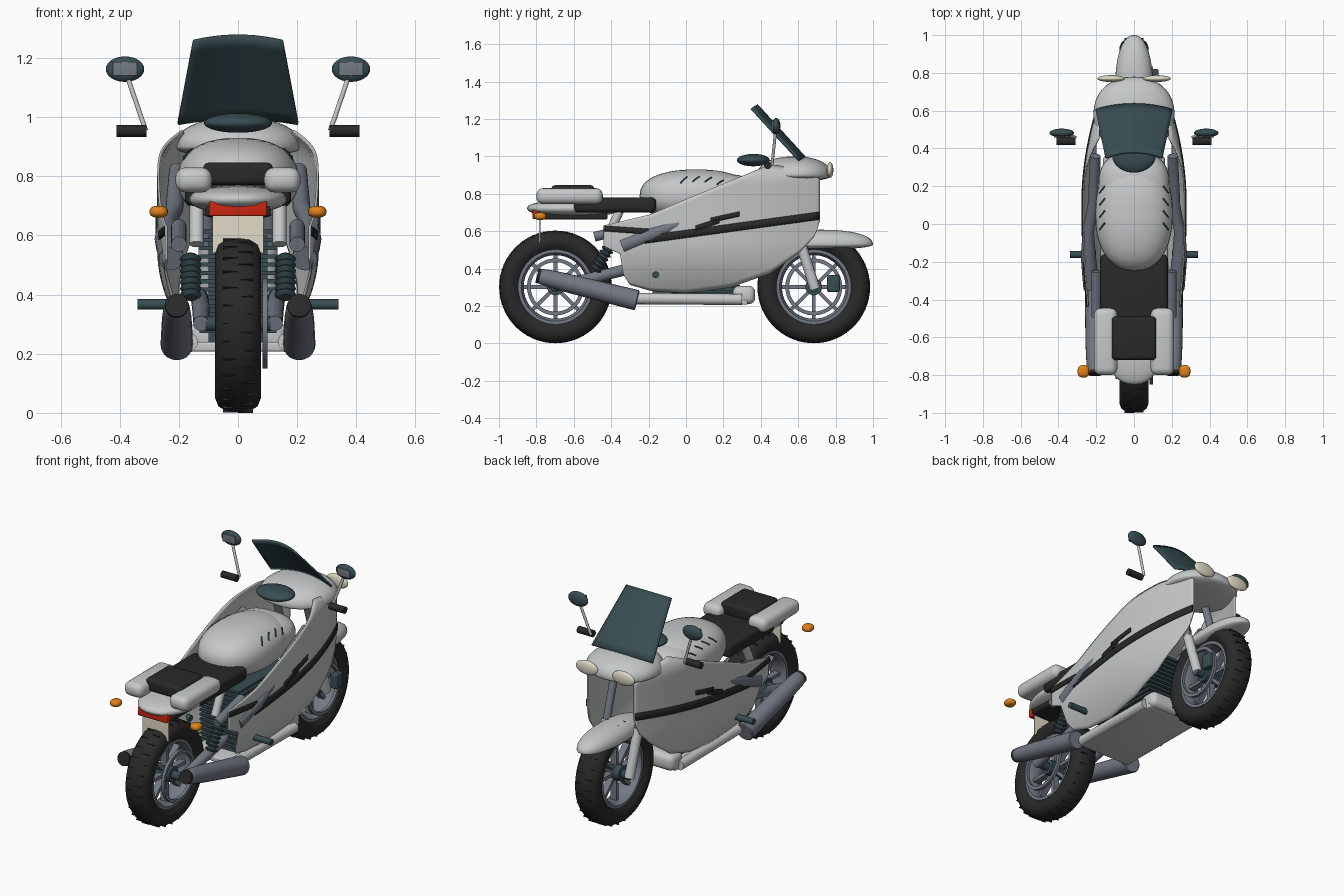
import bpy, bmesh, math
from mathutils import Vector, Matrix

if "Cube" in bpy.data.objects:
    bpy.data.objects.remove(bpy.data.objects["Cube"])


def material(name, r, g, b):
    m = bpy.data.materials.new(name)
    m.diffuse_color = (r, g, b, 1)
    m.use_nodes = True
    m.node_tree.nodes["Principled BSDF"].inputs["Base Color"].default_value = m.diffuse_color
    return m


BODY = material("light grey paint", 0.56, 0.58, 0.58)
METAL = material("blue grey metal", 0.17, 0.19, 0.23)
TEAL = material("dark teal", 0.04, 0.075, 0.085)
BLACK = material("black rubber", 0.022, 0.022, 0.022)
ORANGE = material("orange lens", 0.75, 0.22, 0.01)
RED = material("red lens", 0.6, 0.02, 0.005)
CREAM = material("cream", 0.75, 0.71, 0.57)


def finish(name, bm, mat, mirror=False, thick=0, angle=40):
    bmesh.ops.recalc_face_normals(bm, faces=bm.faces)
    me = bpy.data.meshes.new(name)
    bm.to_mesh(me)
    bm.free()
    me.materials.append(mat)
    ob = bpy.data.objects.new(name, me)
    bpy.context.collection.objects.link(ob)
    bpy.ops.object.select_all(action='DESELECT')
    ob.select_set(True)
    bpy.context.view_layer.objects.active = ob
    bpy.ops.object.shade_smooth_by_angle(angle=math.radians(angle))
    if thick:
        s = ob.modifiers.new("Thickness", 'SOLIDIFY')
        s.thickness, s.offset = thick, 0
    if mirror:
        ob.modifiers.new("Mirror", 'MIRROR')
    return ob


def skin(bm, rings, closed_path=False):
    rows = [[bm.verts.new(p) for p in r] for r in rings]
    pairs = list(zip(rows, rows[1:])) + ([(rows[-1], rows[0])] if closed_path else [])
    n = len(rows[0])
    for a, b in pairs:
        for i in range(n):
            bm.faces.new((a[i], a[(i + 1) % n], b[(i + 1) % n], b[i]))
    if not closed_path:
        bm.faces.new(rows[0])
        bm.faces.new(rows[-1])


def tube(name, pts, radii, mat, mirror=False, sides=20):
    pts = [Vector(p) for p in pts]
    if not isinstance(radii, (list, tuple)):
        radii = [radii] * len(pts)
    rings = []
    for i, p in enumerate(pts):
        t = pts[min(i + 1, len(pts) - 1)] - pts[max(i - 1, 0)]
        q = t.to_track_quat('Z', 'Y')
        rings.append([p + q @ Vector((radii[i] * math.cos(k * math.tau / sides),
                      radii[i] * math.sin(k * math.tau / sides), 0)) for k in range(sides)])
    bm = bmesh.new()
    skin(bm, rings)
    return finish(name, bm, mat, mirror)


def along(a, b, ts):
    return [Vector(a).lerp(Vector(b), t) for t in ts]


def ellipsoid(name, loc, r, mat, mirror=False, p=1.0, below=1.0):
    # p < 1 gives a boxier shape, below squashes the lower half
    bm = bmesh.new()
    bmesh.ops.create_uvsphere(bm, u_segments=36, v_segments=20, radius=1)
    for v in bm.verts:
        c = [math.copysign(abs(a) ** p, a) for a in v.co]
        k = sum(abs(a) ** (2 / p) for a in c) ** (-p / 2)
        c[2] *= below if c[2] < 0 else 1
        v.co = [loc[i] + r[i] * c[i] * k for i in range(3)]
    return finish(name, bm, mat, mirror, angle=60)


def box(name, lo, hi, mat, bevel=0.0, mirror=False):
    bm = bmesh.new()
    bmesh.ops.create_cube(bm, size=1)
    for v in bm.verts:
        v.co = [lo[i] + (v.co[i] + 0.5) * (hi[i] - lo[i]) for i in range(3)]
    if bevel:
        bmesh.ops.bevel(bm, geom=bm.edges[:], offset=bevel, segments=4, profile=0.5, affect='EDGES')
    return finish(name, bm, mat, mirror)


def grid(name, f, nu, nv, mat, thick, mirror=False):
    bm = bmesh.new()
    g = [[bm.verts.new(f(i / nu, j / nv)) for j in range(nv + 1)] for i in range(nu + 1)]
    for i in range(nu):
        for j in range(nv):
            bm.faces.new((g[i][j], g[i + 1][j], g[i + 1][j + 1], g[i][j + 1]))
    return finish(name, bm, mat, mirror, thick)


def lathe(name, profile, c, mat, n=64):
    bm = bmesh.new()
    skin(bm, [[(c[0] + x, c[1] + r * math.cos(k * math.tau / n), c[2] + r * math.sin(k * math.tau / n))
               for x, r in profile] for k in range(n)], closed_path=True)
    return finish(name, bm, mat)


def interp(pts, t):
    for (a, p), (b, q) in zip(pts, pts[1:]):
        if t <= b:
            return p + (q - p) * max(0, (t - a) / (b - a))
    return pts[-1][1]


# Wheels: tyre with tread, rim, spokes, hub and brake disc
half = [(0.05, 0.195), (0.072, 0.22), (0.078, 0.25), (0.066, 0.28), (0.04, 0.296)]
tyre = half + [(0, 0.301)] + [(-x, r) for x, r in half[::-1]]
rim = [(-0.055, 0.2), (-0.055, 0.183), (-0.03, 0.17), (0.03, 0.17), (0.055, 0.183), (0.055, 0.2)]
disc = [(0.082, 0.132), (0.082, 0.152), (0.1, 0.152), (0.1, 0.132)]
for side, y in (("rear", -0.698), ("front", 0.683)):
    c = Vector((0, y, 0.302))
    lathe(side + "_tyre", tyre, c, BLACK)
    lathe(side + "_rim", rim, c, METAL)
    lathe(side + "_brake_disc", disc, c, METAL)
    tube(side + "_hub", [c + Vector((x, 0, 0)) for x in (-0.11, -0.06, -0.059, 0.059, 0.06, 0.11)],
         [0.025, 0.025, 0.045, 0.045, 0.025, 0.025], TEAL)
    for kind, n, mat in (("_spokes", 8, METAL), ("_tread", 60, BLACK)):
        bm = bmesh.new()
        for k in range(n):
            rot = Matrix.Translation(c) @ Matrix.Rotation(k * math.tau / n, 4, 'X')
            if kind == "_spokes":
                m = rot @ Matrix.Translation((0, 0, 0.105)) @ Matrix.Diagonal((0.04, 0.02, 0.14, 1))
            else:
                m = rot @ Matrix.Translation((0.025 * (-1) ** k, 0, 0.296)) @ Matrix.Diagonal((0.05, 0.004, 0.012, 1))
            bmesh.ops.create_cube(bm, size=1, matrix=m)
        finish(side + kind, bm, mat)

# Front fork, caliper and fender
tube("fork_lower", [(0.105, 0.69, 0.29), (0.105, 0.605, 0.56)], 0.028, BODY, True)
tube("fork_upper", [(0.105, 0.605, 0.56), (0.105, 0.5, 0.9)], 0.022, METAL, True)
box("brake_caliper", (0.085, 0.755, 0.275), (0.13, 0.82, 0.365), TEAL, 0.01)
ellipsoid("front_fender", (0, 0.722, 0.53), (0.1, 0.278, 0.078), BODY, p=0.9, below=0.35)

# Side fairing: a curved surface x(y, z) shared by the panel and its stripes
bottom = [(-0.44, 0.52), (-0.345, 0.475), (-0.335, 0.37), (-0.3, 0.315), (-0.19, 0.283), (0, 0.27),
          (0.235, 0.3), (0.45, 0.375), (0.61, 0.49), (0.69, 0.575), (0.716, 0.66)]
top = [(-0.44, 0.63), (-0.19, 0.69), (0.02, 0.78), (0.3, 0.895), (0.45, 0.955), (0.55, 0.94), (0.716, 0.88)]


def surface(y, z, out=0.0):
    w = 0.269 - (0.3 if y > 0.1 else 0.09) * (y - 0.1) ** 2
    w *= 1 - 0.35 * max(0, (0.55 - z) / 0.28) ** 2 - 0.2 * max(0, (z - 0.87) / 0.085) ** 2
    return (w + out, y, z)


def panel(u, v):
    y = -0.44 + 1.156 * u
    lo, hi = interp(bottom, y), interp(top, y)
    return surface(y, lo + (hi - lo) * v)


def stripe(name, y0, z0, y1, z1, h):
    grid(name, lambda u, v: surface(y0 + (y1 - y0) * u, z0 + (z1 - z0) * u + h * (v - 0.5), 0.007),
         24, 2, BLACK, 0.006, True)


grid("side_fairing", panel, 66, 22, BODY, 0.008, True)
stripe("long_stripe", -0.22, 0.555, 0.714, 0.683, 0.042)
stripe("rear_stripe", -0.44, 0.615, -0.2, 0.598, 0.03)
stripe("vent_mark_rear", 0.05, 0.615, 0.18, 0.658, 0.028)
stripe("vent_mark_front", 0.13, 0.658, 0.285, 0.692, 0.026)

# Nose cowl, headlights, windscreen and instruments
ellipsoid("nose_cowl", (0, 0.58, 0.9), (0.215, 0.2, 0.1), BODY, p=0.92, below=0.35)
ellipsoid("headlight", (0.122, 0.77, 0.927), (0.073, 0.018, 0.042), CREAM, True)


def screen(u, v):
    s = 2 * u - 1
    return ((0.203 - 0.053 * v) * s, 0.635 - 0.256 * v - 0.03 * s * s, 0.995 + 0.28 * v - 0.018 * s * s)


grid("windscreen", screen, 16, 8, TEAL, 0.012)
ellipsoid("instrument_pod", (0, 0.36, 0.98), (0.115, 0.088, 0.033), TEAL)

# Grips and mirrors
tube("handle_grip", [(0.31, 0.437, 0.953), (0.41, 0.437, 0.953)], 0.02, BLACK, True)
tube("mirror_stem", [(0.312, 0.46, 0.955), (0.37, 0.478, 1.125)], 0.008, BODY, True)
ellipsoid("mirror_shell", (0.382, 0.482, 1.162), (0.065, 0.023, 0.043), TEAL, True)
box("mirror_glass", (0.34, 0.457, 1.14), (0.424, 0.465, 1.186), METAL, 0.002, True)

# Fuel tank with slits
ellipsoid("fuel_tank", (0, 0.055, 0.79), (0.205, 0.303, 0.14), BODY, p=0.87)
ellipsoid("tank_front", (0, 0.2, 0.79), (0.188, 0.18, 0.115), BODY, p=0.75)
for i in range(4):
    y = -0.03 + 0.065 * i
    pts = [(x, yy, 0.79 + 0.14 * max(0, 1 - (x / 0.205) ** 2.3 - abs((yy - 0.055) / 0.303) ** 2.3) ** 0.435)
           for x, yy in ((0.182, y), (0.168, y + 0.018), (0.154, y + 0.036))]
    tube("tank_slit_%d" % i, pts, 0.0045, TEAL, True, 8)

# Seats, tail and side pods
box("seat", (-0.18, -0.6, 0.7), (0.18, -0.16, 0.78), BLACK, 0.025)
box("pillion_seat", (-0.118, -0.72, 0.77), (0.118, -0.49, 0.846), BLACK, 0.02)
box("tail_pod", (0.088, -0.8, 0.745), (0.212, -0.445, 0.83), BODY, 0.036, True)
ellipsoid("tail_cowl", (0, -0.6, 0.722), (0.165, 0.25, 0.046), BODY, p=0.9)
box("undertray", (-0.11, -0.78, 0.662), (0.11, -0.42, 0.7), BLACK, 0.012)
box("tail_light", (-0.098, -0.82, 0.665), (0.098, -0.77, 0.715), RED, 0.006)
box("number_plate", (-0.087, -0.785, 0.54), (0.087, -0.777, 0.668), CREAM)
ellipsoid("turn_signal", (0.268, -0.78, 0.68), (0.031, 0.033, 0.02), ORANGE, True, p=0.8)

# Frame, subframe, swingarm and rear springs
tube("frame_spar", [(0.205, 0.36, 0.82), (0.215, 0.1, 0.69), (0.242, -0.04, 0.64), (0.242, -0.17, 0.588),
     (0.225, -0.34, 0.522)], [0.028, 0.03, 0.03, 0.04, 0.043], METAL, True)
tube("rear_spar", [(0.2, -0.49, 0.57), (0.2, -0.25, 0.63)], 0.026, METAL, True)
tube("subframe_strut", [(0.14, -0.42, 0.57), (0.14, -0.35, 0.72)], 0.024, BODY, True)
tube("swingarm", [(0.125, -0.72, 0.302), (0.125, -0.5, 0.35), (0.13, -0.34, 0.39), (0.13, -0.29, 0.395)],
     [0.026, 0.03, 0.03, 0.012], METAL, True)
tube("rear_spring", along((0.16, -0.49, 0.39), (0.16, -0.4, 0.53), [i / 14 for i in range(15)]),
     [0.036 if i % 2 else 0.022 for i in range(15)], TEAL, True)

# Engine core with cooling fins, belly pan and pipes
box("engine_core", (-0.1, -0.16, 0.24), (0.1, 0.27, 0.6), TEAL)
for i in range(13):
    box("engine_fin_%d" % i, (-0.13, -0.18, 0.27 + 0.028 * i), (0.13, 0.29, 0.284 + 0.028 * i), TEAL)
box("belly_pan", (-0.16, -0.27, 0.207), (0.16, 0.33, 0.24), BODY, 0.008)
tube("belly_pipe", [(0.165, -0.28, 0.24), (0.165, 0.3, 0.235)], 0.03, BODY, True)
box("front_collector", (-0.165, 0.25, 0.21), (0.165, 0.37, 0.308), BODY, 0.035)

# Mufflers and footpegs
tube("muffler", along((0.207, -0.79, 0.362), (0.207, -0.26, 0.23), (0, 0.03, 0.1, 0.3, 0.99, 1)),
     [0.036, 0.042, 0.045, 0.05, 0.055, 0.05], METAL, True)
tube("muffler_end", along((0.207, -0.79, 0.362), (0.207, -0.26, 0.23), (-0.012, 0.02)), 0.04, BLACK, True)
tube("footpeg", [(0.2, -0.162, 0.367), (0.34, -0.162, 0.367)], 0.018, TEAL, True)
